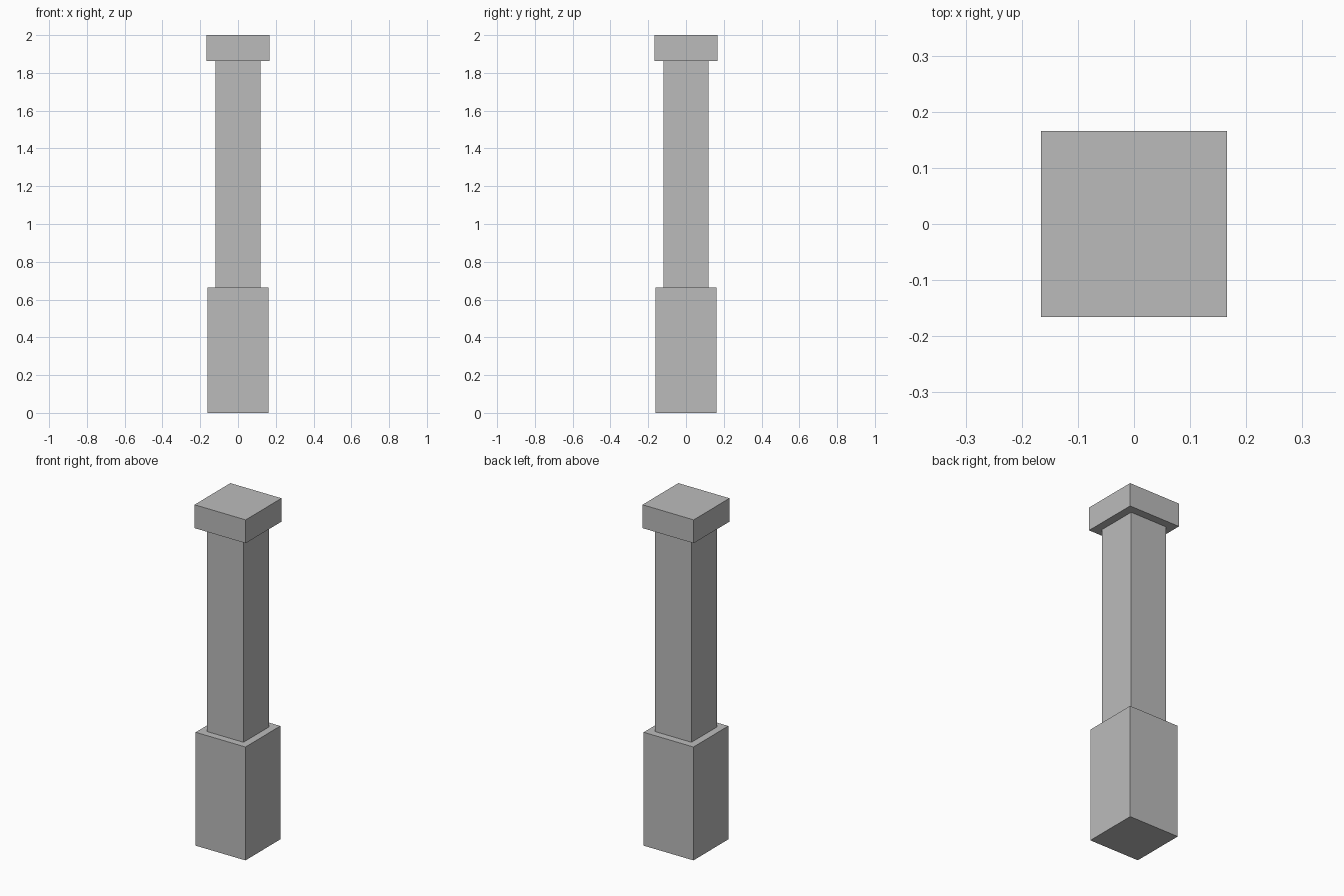
import bpy

cube = bpy.data.objects.get("Cube")
if cube:
    bpy.data.objects.remove(cube, do_unlink=True)

# Plain grey stone
stone = bpy.data.materials.new("grey_stone")
stone.use_nodes = True
grey = (0.5, 0.5, 0.5, 1)
stone.diffuse_color = grey
stone.node_tree.nodes["Principled BSDF"].inputs["Base Color"].default_value = grey


def block(name, width, bottom, top):
    """Square block centred on the z axis."""
    bpy.ops.mesh.primitive_cube_add(size=1, location=(0, 0, (bottom + top) / 2))
    obj = bpy.context.object
    obj.name = name
    obj.scale = (width, width, top - bottom)
    bpy.ops.object.transform_apply(location=False, rotation=False, scale=True)
    obj.data.materials.append(stone)
    return obj


# Pillar from the ground up
block("pedestal", 0.323, 0, 0.665)
block("shaft", 0.238, 0.665, 1.863)
block("cap", 0.332, 1.863, 2)
